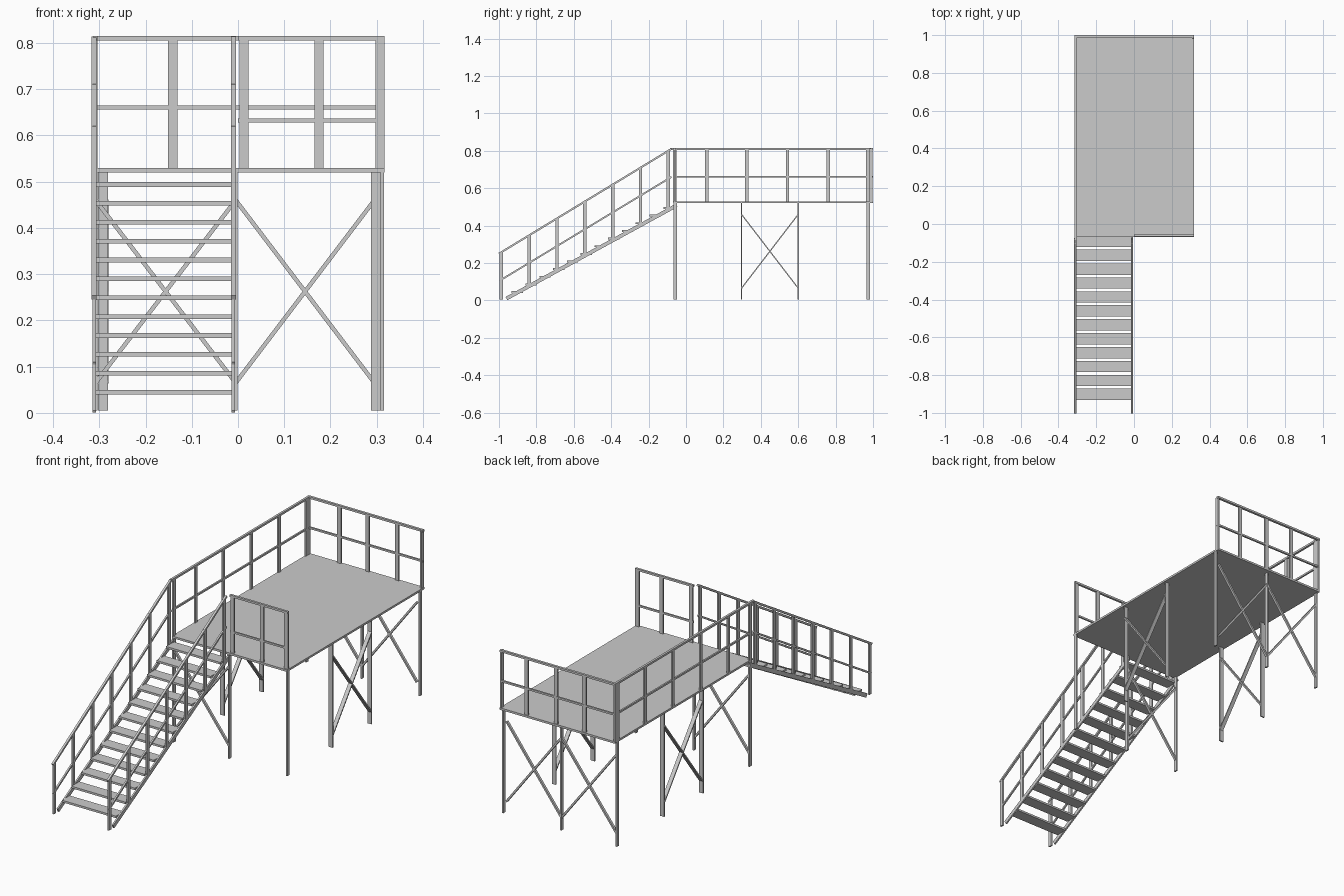
import bpy
from mathutils import Vector, Matrix

if "Cube" in bpy.data.objects:
    bpy.data.objects.remove(bpy.data.objects["Cube"])


def box(name, x, y, z):
    """Axis-aligned box from (min, max) pairs."""
    bpy.ops.mesh.primitive_cube_add(size=1)
    o = bpy.context.object
    o.name = name
    size = Vector((x[1] - x[0], y[1] - y[0], z[1] - z[0]))
    mid = Vector((sum(x) / 2, sum(y) / 2, sum(z) / 2))
    o.data.transform(Matrix.Translation(mid) @ Matrix.Diagonal((*size, 1)))
    return o


def bar(name, p, q, side, width, thick):
    """Flat bar from p to q; width runs along the axis 'side'."""
    p, q, s = Vector(p), Vector(q), Vector(side)
    d = (q - p).normalized()
    n = d.cross(s)
    o = box(name, (-width / 2, width / 2), (-thick / 2, thick / 2), (0, (q - p).length))
    rot = Matrix((s, n, d)).transposed().to_4x4()
    if rot.determinant() < 0:
        rot = Matrix((s, -n, d)).transposed().to_4x4()
    o.data.transform(Matrix.Translation(p) @ rot)
    return o


X, Y = (1, 0, 0), (0, 1, 0)
DECK, TOP = 0.53, 0.815

# deck plate
box("deck", (-0.312, 0.317), (-0.07, 1.0), (0.52, DECK))

# corner and centre legs
for row, y in (("front", -0.058), ("back", 0.975)):
    for side, x in (("left", -0.308), ("middle", -0.005), ("right", 0.312)):
        box(f"{row}_{side}_leg", (x - 0.004, x + 0.004), (y - 0.009, y + 0.009), (0.005, 0.522))

# intermediate side legs with cross braces
for side, x in (("left", -0.292), ("right", 0.299)):
    for y in (0.297, 0.6):
        box(f"{side}_side_leg", (x - 0.011, x + 0.011), (y - 0.003, y + 0.003), (0.005, 0.522))
    for a, b in ((0.065, 0.46), (0.46, 0.065)):
        bar(f"{side}_side_brace", (x + 0.002, 0.297, a), (x + 0.002, 0.6, b), X, 0.02, 0.006)

# cross braces between centre and corner legs
for name, x0, x1, y in (("back_left", -0.308, -0.005, 0.975),
                        ("back_right", -0.005, 0.295, 0.975),
                        ("front_left", -0.308, -0.005, -0.058)):
    for a, b in ((0.065, 0.46), (0.46, 0.065)):
        bar(f"{name}_brace", (x0, y, a), (x1, y, b), Y, 0.012, 0.009)

# left deck railing
for y in (-0.06, 0.11, 0.325, 0.543, 0.76, 0.972):
    box("left_rail_post", (-0.312, -0.304), (y - 0.009, y + 0.009), (DECK - 0.01, TOP - 0.003))
box("left_top_rail", (-0.314, -0.303), (-0.085, 1.0), (0.805, TOP))
box("left_mid_rail", (-0.312, -0.304), (-0.07, 1.0), (0.656, 0.665))

# back railing
for x in (-0.141, 0.013, 0.175):
    box("back_rail_post", (x - 0.01, x + 0.01), (0.988, 0.996), (DECK - 0.01, TOP - 0.003))
for x in (-0.308, 0.312):
    box("back_corner_post", (x - 0.004, x + 0.004), (0.98, 0.998), (DECK - 0.01, TOP - 0.003))
box("back_top_rail", (-0.314, 0.317), (0.988, 1.0), (0.805, TOP))
box("back_mid_rail", (-0.312, 0.317), (0.988, 0.997), (0.656, 0.665))

# short front railing beside the stairs
for x in (0.013, 0.175, 0.307):
    box("front_rail_post", (x - 0.01, x + 0.01), (-0.064, -0.056), (DECK - 0.01, TOP - 0.003))
box("front_top_rail", (0.0, 0.317), (-0.066, -0.055), (0.805, TOP))
box("front_mid_rail", (0.0, 0.317), (-0.064, -0.056), (0.628, 0.637))

# stair stringers, handrails and posts on both sides
slope = 0.56 / 0.92
for side, x in (("left", -0.311), ("right", -0.01)):
    bar(f"{side}_stringer", (x, -0.96, 0.01), (x, -0.05, 0.508), X, 0.008, 0.02)
    bar(f"{side}_handrail", (x, -1.0, 0.25), (x, -0.078, 0.81), X, 0.011, 0.01)
    bar(f"{side}_stair_mid_rail", (x, -0.997, 0.105), (x, -0.078, 0.66), X, 0.008, 0.009)
    for i in range(7):
        y = -0.988 + 0.149 * i
        foot = max(0.005, 0.01 + (y + 0.96) * 0.547)
        box(f"{side}_stair_post", (x - 0.004, x + 0.004), (y - 0.009, y + 0.009),
            (foot, 0.25 + (y + 1.0) * slope))

# stair treads
for i in range(12):
    y, z = -0.902 + 0.0737 * i, 0.045 + 0.0408 * i
    box("tread", (-0.308, -0.013), (y - 0.03, y + 0.03), (z - 0.005, z + 0.005))
